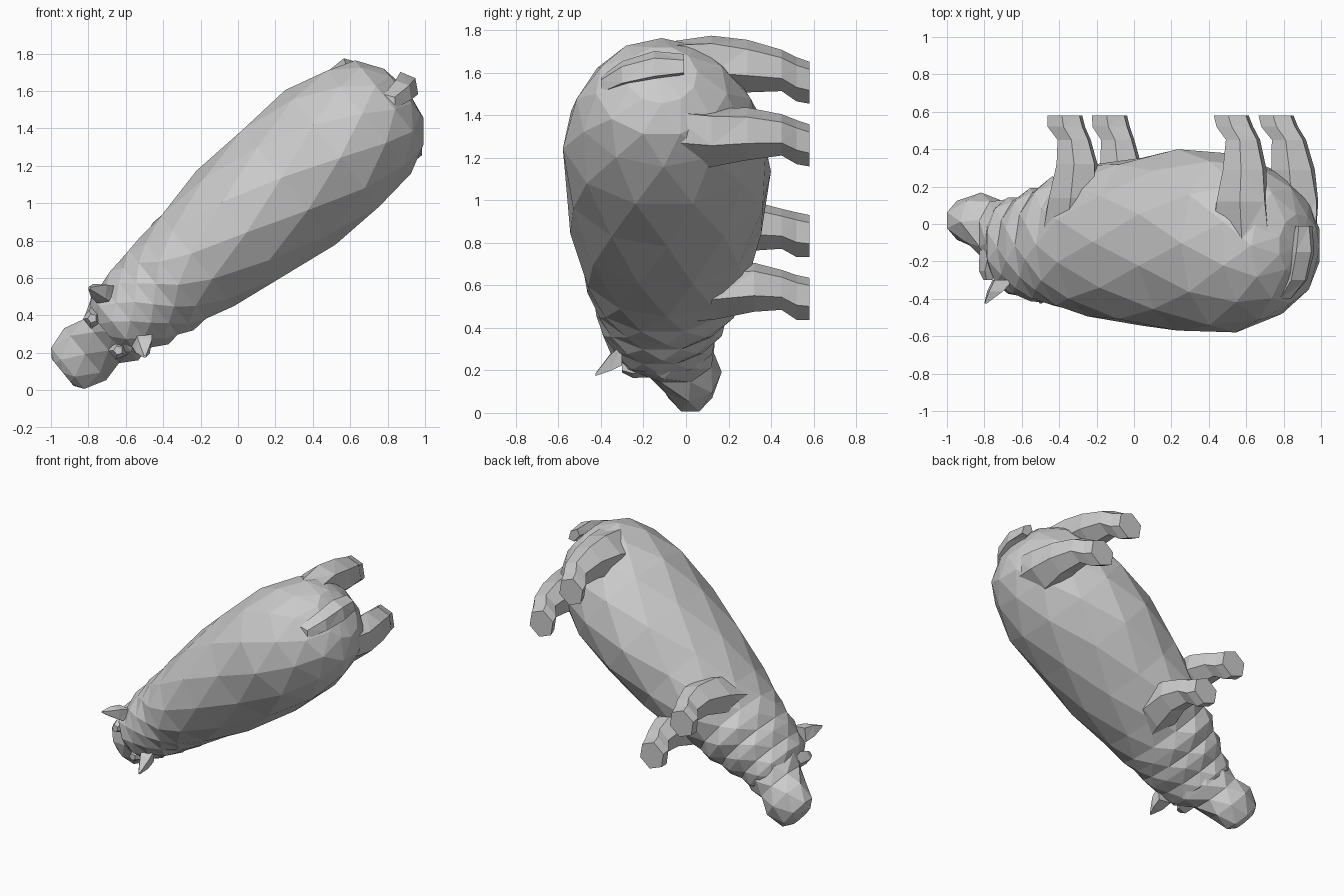
import bpy, bmesh, math
from mathutils import Vector

if "Cube" in bpy.data.objects:
    bpy.data.objects.remove(bpy.data.objects["Cube"])

# Animal frame: s runs nose to tail, t sideways, h from feet to back.
U = Vector((0.777, 0, 0.63))
V = Vector((-0.63, 0, 0.777))


def world(s, t, h):
    return Vector((0, 0, 0.9)) + U * s + V * t + Vector((0, -h, 0))


def loft(name, rings, stagger=True):
    """Skin a list of equal-length rings of (s, t, h) points with flat triangles."""
    bm = bmesh.new()
    vs = [[bm.verts.new(world(*p)) for p in r] for r in rings]
    n = len(vs[0])
    for k in range(len(vs) - 1):
        a, b = vs[k], vs[k + 1]
        for i in range(n):
            j = (i + 1) % n
            if stagger and k % 2 == 0:
                bm.faces.new((a[i], a[j], b[i]))
                bm.faces.new((a[j], b[j], b[i]))
            else:
                bm.faces.new((a[i], a[j], b[j]))
                bm.faces.new((a[i], b[j], b[i]))
    bm.faces.new(vs[0])
    bm.faces.new(vs[-1])
    bmesh.ops.recalc_face_normals(bm, faces=bm.faces)
    me = bpy.data.meshes.new(name)
    bm.to_mesh(me)
    bm.free()
    ob = bpy.data.objects.new(name, me)
    bpy.context.collection.objects.link(ob)
    return ob


def body_ring(k, s, w, lo, hi, n=11):
    """Upright oval section; odd rings turn half a step."""
    pts = []
    for i in range(n):
        a = 2 * math.pi * (i + 0.5 * (k % 2)) / n
        pts.append((s, -0.02 + w * 1.02 * math.cos(a),
                    (lo + hi) / 2 + (hi - lo) / 2 * 1.02 * math.sin(a)))
    return pts


def limb_ring(s, t, h, rs, rt, n=6):
    return [(s + rs * math.cos(2 * math.pi * i / n),
             t + rt * math.sin(2 * math.pi * i / n), h) for i in range(n)]


# Body with neck folds: (s, half width, underside, back)
body = [(-0.92, .15, -.10, .30), (-0.86, .21, -.14, .37), (-0.78, .215, -.14, .39),
        (-0.70, .25, -.19, .41), (-0.63, .25, -.19, .42), (-0.55, .275, -.25, .43),
        (-0.46, .28, -.24, .46), (-0.30, .31, -.31, .49), (0.0, .365, -.35, .54),
        (0.33, .395, -.395, .565), (0.64, .40, -.37, .575), (0.88, .355, -.30, .51),
        (1.03, .29, -.19, .42), (1.12, .17, -.05, .28), (1.14, .05, .07, .17)]
loft("body", [body_ring(k, *r) for k, r in enumerate(body)])

# Head: sloping forehead and blunt broad muzzle
head = [(-1.235, .09, -.08, .05), (-1.20, .15, -.13, .09), (-1.08, .175, -.165, .14),
        (-0.97, .16, -.13, .23), (-0.88, .20, -.13, .34), (-0.78, .19, -.12, .37)]
loft("head", [[(s, t - .015, h) for s, t, h in body_ring(k, *r, n=8)]
              for k, r in enumerate(head)])

# Legs: (s, sideways offset, height, radius along, radius across)
front = [(-.34, .18, .06, .16, .10), (-.28, .19, -.14, .15, .12), (-.25, .185, -.32, .12, .115),
         (-.27, .185, -.45, .095, .095), (-.32, .19, -.52, .11, .105), (-.33, .19, -.58, .10, .10)]
hind = [(.88, .20, .08, .20, .12), (.91, .22, -.12, .16, .13), (.92, .205, -.29, .125, .125),
        (.90, .195, -.45, .095, .10), (.84, .19, -.52, .105, .105), (.815, .19, -.58, .10, .10)]
for label, leg in (("front_leg", front), ("hind_leg", hind)):
    for side, tag in ((1, "left"), (-1, "right")):
        loft(f"{label}_{tag}", [limb_ring(s, side * t - .01, h, a, b)
                                for s, t, h, a, b in leg])

# Ears and brow bumps
for side, tag in ((1, "left"), (-1, "right")):
    loft(f"ear_{tag}", [limb_ring(-.79, side * .15 - .01, .30, .07, .07, 4),
                        limb_ring(-.81, side * .19 - .01, .36, .055, .05, 4),
                        limb_ring(-.84, side * .235 - .01, .425, .008, .008, 4)])
    loft(f"brow_{tag}", [limb_ring(-.90, side * .10 - .02, .14, .08, .07, 5),
                         limb_ring(-.93, side * .11 - .02, .25, .05, .05, 5),
                         limb_ring(-.93, side * .11 - .02, .30, .025, .025, 5)])

# Short flat tail hanging down the rump
tail = [(1.02, -.01, .40, .05, .05), (1.11, -.01, .30, .06, .07),
        (1.16, 0, .15, .06, .08), (1.17, 0, .01, .035, .06)]
loft("tail", [limb_ring(*r, n=5) for r in tail])
